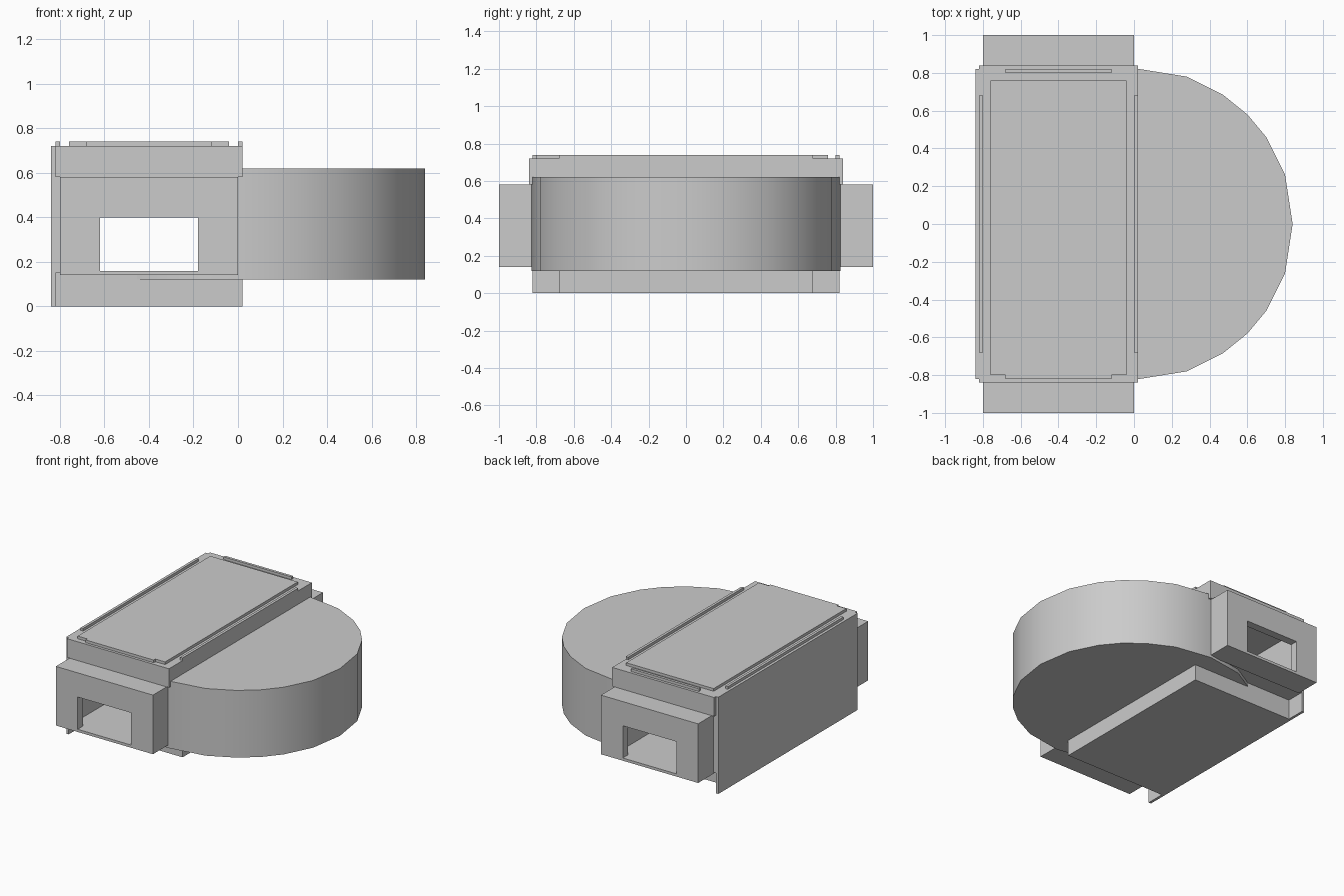
import bpy, bmesh

if "Cube" in bpy.data.objects:
    bpy.data.objects.remove(bpy.data.objects["Cube"])


def box(name, x0, x1, y0, y1, z0, z1):
    bm = bmesh.new()
    bmesh.ops.create_cube(bm, size=1)
    for v in bm.verts:
        v.co.x = x1 if v.co.x > 0 else x0
        v.co.y = y1 if v.co.y > 0 else y0
        v.co.z = z1 if v.co.z > 0 else z0
    return finish(name, bm)


def finish(name, bm):
    bmesh.ops.recalc_face_normals(bm, faces=bm.faces)
    me = bpy.data.meshes.new(name)
    bm.to_mesh(me)
    bm.free()
    ob = bpy.data.objects.new(name, me)
    bpy.context.collection.objects.link(ob)
    return ob


def cut(ob, cutter):
    m = ob.modifiers.new("cut", 'BOOLEAN')
    m.operation = 'DIFFERENCE'
    m.solver = 'EXACT'
    m.object = cutter


# helpers that hollow the chamber and pierce the end openings
chamber = box("chamber_cutter", -0.70, -0.10, -0.94, 0.94, 0.16, 0.55)
opening = box("opening_cutter", -0.62, -0.18, -1.1, 1.1, 0.16, 0.40)
for c in (chamber, opening):
    c.hide_render = True
    c.hide_viewport = True
    c.display_type = 'WIRE'

# main casing, base and long side panel
casing = box("casing", -0.82, 0.02, -0.82, 0.82, 0.15, 0.70)
cut(casing, chamber)
box("base", -0.82, 0.02, -0.68, 0.68, 0, 0.15)
box("side_panel", -0.84, -0.82, -0.82, 0.82, 0, 0.72)

# lid with raised plate and joint tabs
box("lid", -0.82, 0.02, -0.84, 0.84, 0.58, 0.72)
box("lid_plate", -0.76, -0.04, -0.80, 0.76, 0.71, 0.74)
for name, x0, x1, y0, y1 in (("front_tab", -0.68, -0.12, -0.82, -0.79),
                             ("back_tab", -0.68, -0.12, 0.80, 0.82),
                             ("left_tab", -0.82, -0.80, -0.68, 0.68),
                             ("right_tab", 0.0, 0.02, -0.68, 0.68)):
    box(name, x0, x1, y0, y1, 0.71, 0.74)

# hoods with rectangular openings at both ends
for name, y0, y1 in (("front_hood", -1.0, -0.81), ("back_hood", 0.81, 1.0)):
    hood = box(name, -0.80, 0.0, y0, y1, 0.14, 0.58)
    cut(hood, chamber)
    cut(hood, opening)

# rounded drum bulging out of the right side
half = [(0.80, 0.26), (0.70, 0.46), (0.60, 0.58), (0.47, 0.685),
        (0.28, 0.78), (0.0, 0.825), (-0.28, 0.78), (-0.47, 0.67)]
outline = [(0.84, 0)] + half + [(x, -y) for x, y in reversed(half)]
bm = bmesh.new()
face = bm.faces.new([bm.verts.new((x, y, 0.12)) for x, y in outline])
ext = bmesh.ops.extrude_face_region(bm, geom=[face], use_keep_orig=True)
for v in ext["geom"]:
    if isinstance(v, bmesh.types.BMVert):
        v.co.z = 0.62
drum = finish("drum", bm)
bpy.context.view_layer.objects.active = drum
drum.select_set(True)
bpy.ops.object.shade_smooth_by_angle()
cut(drum, chamber)
